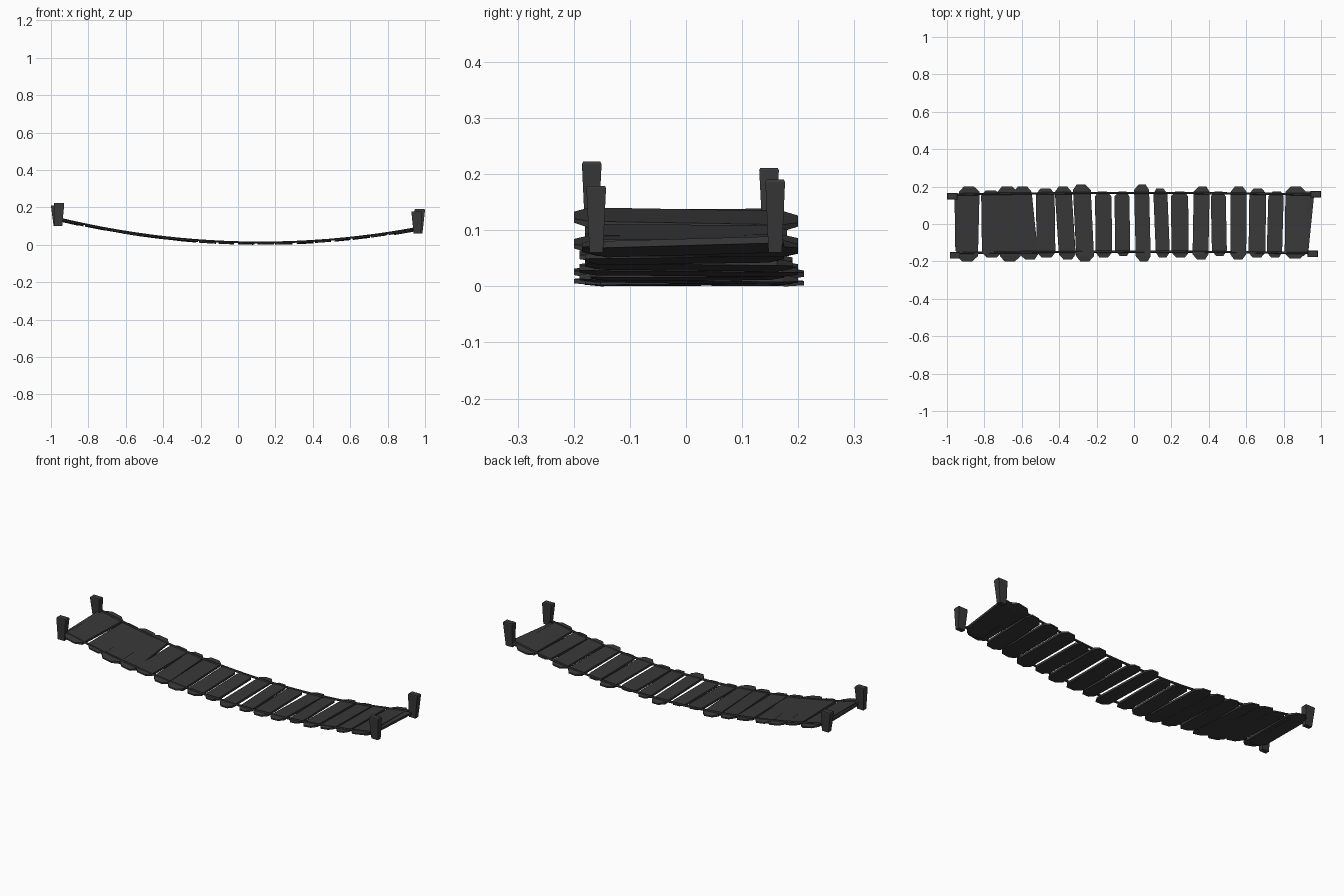
import bpy, bmesh, random
from mathutils import Vector

random.seed(4)
old = bpy.data.objects.get("Cube")
if old:
    bpy.data.objects.remove(old, do_unlink=True)


def material(name, value):
    m = bpy.data.materials.new(name)
    m.use_nodes = True
    col = (value, value, value, 1)
    m.diffuse_color = col
    m.node_tree.nodes["Principled BSDF"].inputs["Base Color"].default_value = col
    return m


wood = material("dark grey wood", 0.04)


def sag(x):
    return 0.007 + 0.111 * (x - 0.12) ** 2


def loft(name, rings):
    """Closed solid through a list of equal-sized rings of points."""
    bm = bmesh.new()
    vs = [[bm.verts.new(p) for p in r] for r in rings]
    n = len(rings[0])
    for a, b in zip(vs, vs[1:]):
        for i in range(n):
            j = (i + 1) % n
            bm.faces.new((a[i], a[j], b[j], b[i]))
    bm.faces.new(vs[0])
    bm.faces.new(vs[-1])
    bmesh.ops.recalc_face_normals(bm, faces=bm.faces)
    me = bpy.data.meshes.new(name)
    bm.to_mesh(me)
    bm.free()
    me.materials.append(wood)
    ob = bpy.data.objects.new(name, me)
    bpy.context.collection.objects.link(ob)
    return ob


def plank(i, front_x, back_x, width, front_y, back_y, drop=0):
    """Board with clipped, thinned ends, lying tangent to the sag."""
    mid = (front_x + back_x) / 2
    slope = 0.222 * (mid - 0.12)
    skew = random.uniform(-0.005, 0.005)
    roll = random.uniform(-0.015, 0.015)
    stations = [(front_y, 0.5, 0.6), (front_y + 0.028, 1, 1),
                (back_y - 0.028, 1, 1), (back_y, 0.5, 0.6)]
    rings = []
    for y, w, t in stations:
        k = (y - front_y) / (back_y - front_y)
        cx = front_x + (back_x - front_x) * k + (skew if w < 1 else 0)
        hw, ht = width * w / 2, 0.006 * t
        rings.append([(cx + sx * hw,
                       y,
                       max(0, sag(mid) - drop + slope * (cx + sx * hw - mid) + roll * y + sz * ht))
                      for sx, sz in ((-1, -1), (1, -1), (1, 1), (-1, 1))])
    loft(f"plank_{i:02d}", rings)


# Planks: x at front end, x at back end, width, front y, back y
boards = [
    (-.89, -.88, .11, -.20, .20), (-.76, -.765, .105, -.18, .18),
    (-.66, -.675, .11, -.20, .20), (-.56, -.60, .10, -.19, .20),
    (-.47, -.475, .10, -.18, .19), (-.355, -.38, .09, -.19, .20),
    (-.26, -.28, .095, -.20, .21), (-.16, -.165, .088, -.18, .175),
    (-.06, -.065, .08, -.17, .175), (.05, .04, .08, -.20, .21),
    (.155, .14, .075, -.18, .19), (.247, .243, .092, -.18, .175),
    (.355, .362, .085, -.19, .20), (.457, .45, .08, -.17, .175),
    (.557, .56, .085, -.19, .20), (.657, .662, .09, -.18, .19),
    (.75, .76, .082, -.18, .175), (.86, .865, .11, -.185, .20),
]
for i, b in enumerate(boards):
    plank(i + 1, *b)

# End boards tucked below their neighbours
plank(0, -.905, -.91, .10, -.17, .17, 0.004)
plank(len(boards) + 1, .88, .915, .10, -.17, .175, 0.004)

# Ropes running over the planks, bowed slightly towards the back
for side, name in ((-1, "front_rope"), (1, "back_rope")):
    rings = []
    for k in range(25):
        x = -0.955 + 1.91 * k / 24
        y = side * 0.157 + 0.009 * (1 - x * x)
        z = sag(x) + 0.005
        r = 0.006
        rings.append([(x, y + r * c, z + r * s) for c, s in
                      ((1, 0), (.5, .87), (-.5, .87), (-1, 0), (-.5, -.87), (.5, -.87))])
    loft(name, rings)


# Posts, wider at the top than at the foot
def post(name, x, y, z0, z1, lean):
    rings = []
    for z, hx, hy, d in ((z0, .020, .012, lean), (z1 - .004, .028, .0175, 0), (z1, .026, .0155, 0)):
        rings.append([(x + d + sx * hx, y + sy * hy, z)
                      for sx, sy in ((-1, -1), (1, -1), (1, 1), (-1, 1))])
    loft(name, rings)


post("right_front_post", -.957, -.168, .10, .222, -.003)
post("right_back_post", -.972, .148, .10, .211, .006)
post("left_front_post", .955, -.160, .06, .179, .004)
post("left_back_post", .972, .159, .06, .190, -.006)
